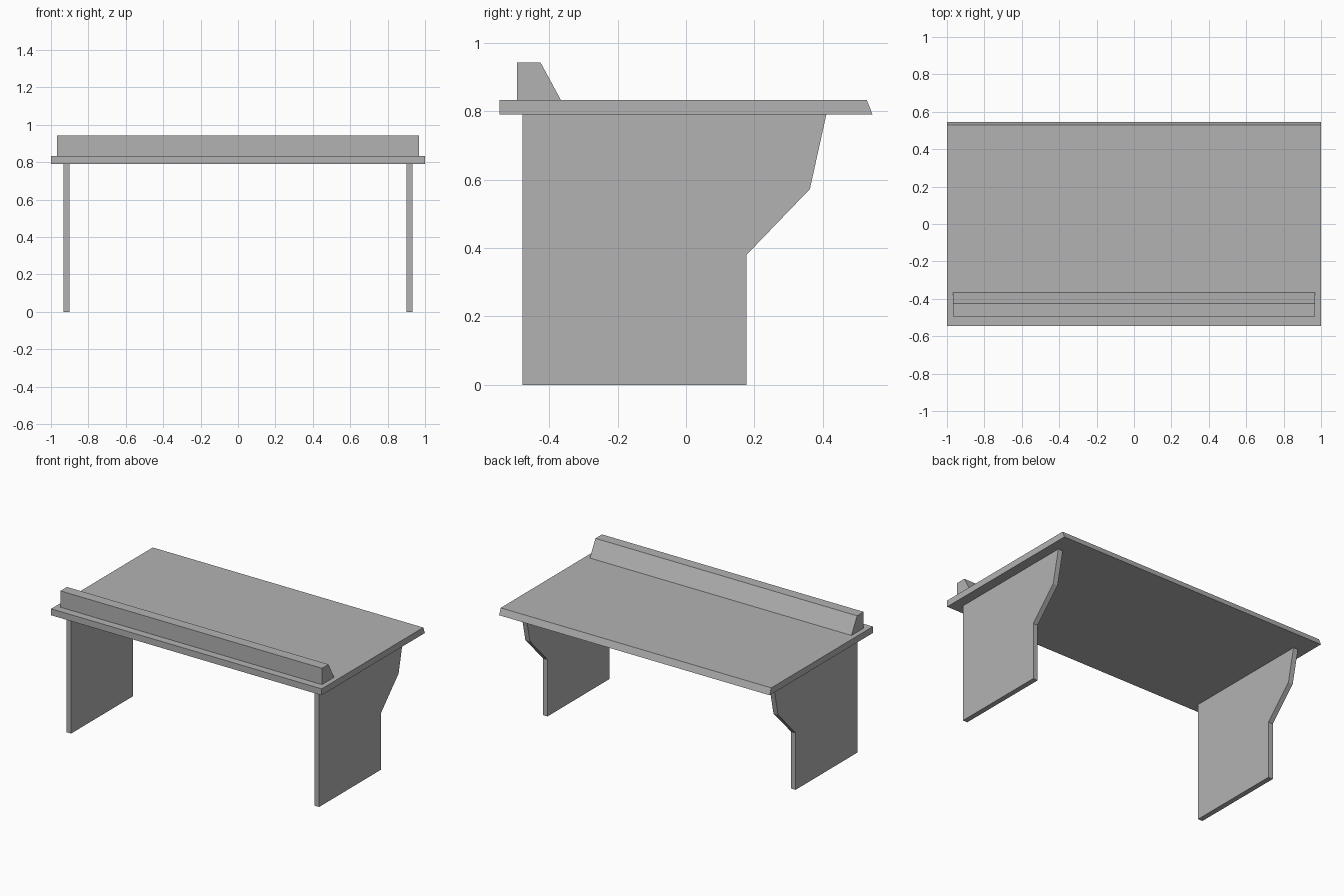
import bpy
import bmesh

cube = bpy.data.objects.get("Cube")
if cube:
    bpy.data.objects.remove(cube, do_unlink=True)

# Single plain grey finish
GREY = (0.448, 0.448, 0.448, 1.0)
grey = bpy.data.materials.new("grey")
grey.use_nodes = True
grey.diffuse_color = GREY
grey.node_tree.nodes["Principled BSDF"].inputs["Base Color"].default_value = GREY


def extruded_part(name, profile, x_min, x_max):
    """Extrude a side profile of (y, z) points along x."""
    bm = bmesh.new()
    face = bm.faces.new([bm.verts.new((x_min, y, z)) for y, z in profile])
    result = bmesh.ops.extrude_face_region(bm, geom=[face])
    new_verts = [v for v in result["geom"] if isinstance(v, bmesh.types.BMVert)]
    bmesh.ops.translate(bm, verts=new_verts, vec=(x_max - x_min, 0, 0))
    bmesh.ops.recalc_face_normals(bm, faces=bm.faces)
    mesh = bpy.data.meshes.new(name)
    bm.to_mesh(mesh)
    bm.free()
    mesh.materials.append(grey)
    obj = bpy.data.objects.new(name, mesh)
    bpy.context.collection.objects.link(obj)
    return obj


UNDERSIDE, TOP = 0.79, 0.833

# Desk top with a bevelled back edge
extruded_part("desk_top", [(-0.545, UNDERSIDE), (0.545, UNDERSIDE),
                           (0.528, TOP), (-0.545, TOP)], -1, 1)

# Raised ledge with a sloping back
extruded_part("front_ledge", [(-0.494, TOP), (-0.366, TOP),
                              (-0.425, 0.942), (-0.494, 0.942)], -0.967, 0.967)

# Matching side panels, flared toward the back at the top
panel = [(-0.477, 0), (0.177, 0), (0.177, 0.38),
         (0.362, 0.572), (0.41, UNDERSIDE), (-0.477, UNDERSIDE)]
for name, x in (("left_leg_panel", 0.9), ("right_leg_panel", -0.934)):
    extruded_part(name, panel, x, x + 0.034)
